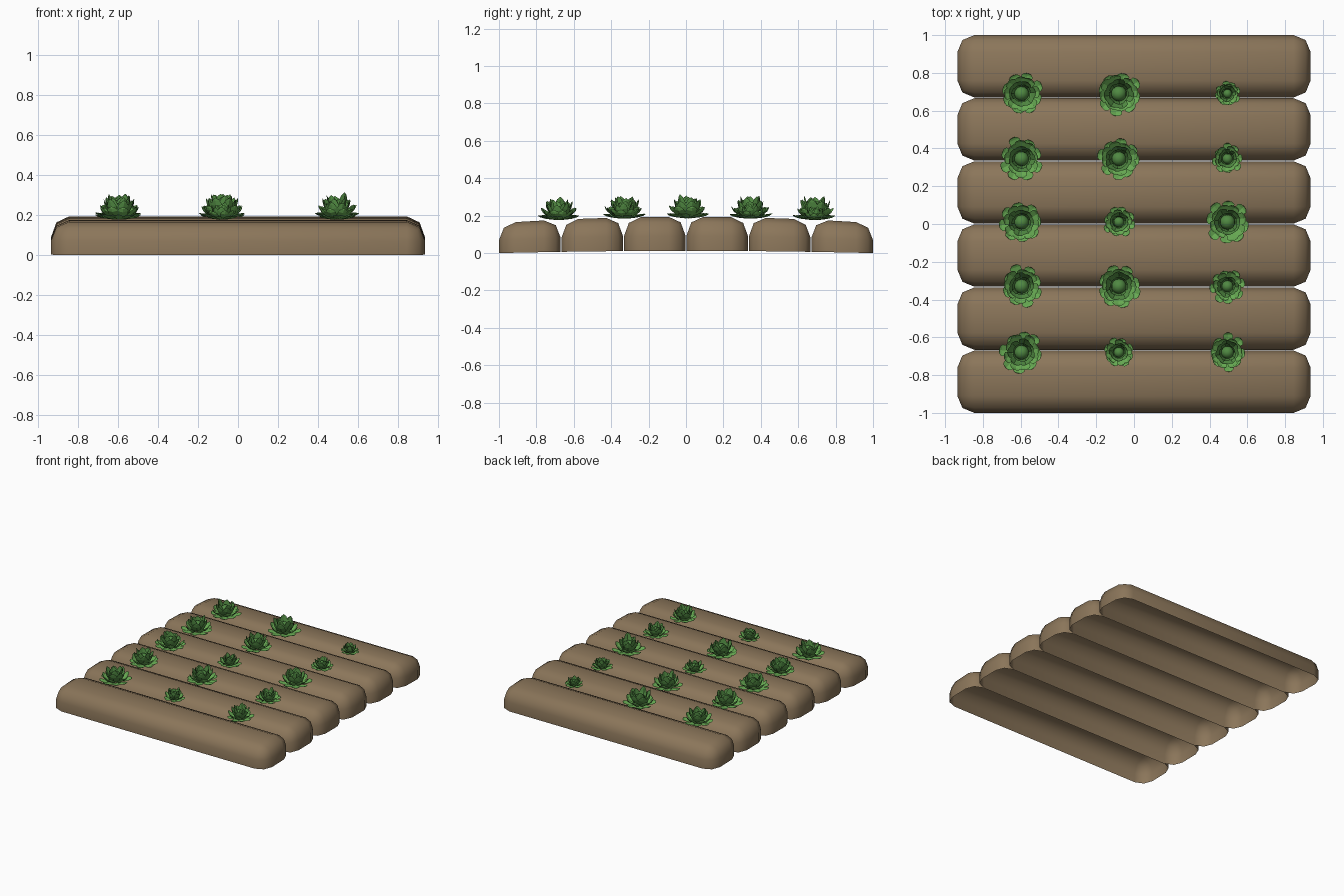
import bpy, bmesh, math, random

if "Cube" in bpy.data.objects:
    bpy.data.objects.remove(bpy.data.objects["Cube"])

random.seed(4)


def material(name, rgb):
    m = bpy.data.materials.new(name)
    m.diffuse_color = (*rgb, 1)
    m.use_nodes = True
    m.node_tree.nodes["Principled BSDF"].inputs["Base Color"].default_value = m.diffuse_color
    return m


SOIL = material("soil brown", (0.258, 0.180, 0.102))
LEAF = material("leaf green", (0.135, 0.40, 0.085))
INNER = material("inner leaf green", (0.09, 0.28, 0.06))
CORE = material("core green", (0.08, 0.25, 0.055))


def make_object(name, bm, mats, smooth):
    mesh = bpy.data.meshes.new(name)
    for f in bm.faces:
        f.smooth = smooth(f) if callable(smooth) else smooth
    bm.to_mesh(mesh)
    bm.free()
    for m in mats:
        mesh.materials.append(m)
    ob = bpy.data.objects.new(name, mesh)
    bpy.context.collection.objects.link(ob)
    return ob


# Soil ridge: bevelled box, open underneath, gently arched across the bed
def ridge(name, yc):
    bm = bmesh.new()
    bmesh.ops.create_cube(bm, size=2)
    for v in bm.verts:
        v.co.x *= 0.935
        v.co.y *= 0.165
        v.co.z *= 0.16
    bmesh.ops.bevel(bm, geom=bm.edges[:], offset=0.09, segments=2,
                    profile=0.5, affect='EDGES')
    bmesh.ops.bisect_plane(bm, geom=bm.verts[:] + bm.edges[:] + bm.faces[:],
                           plane_co=(0, 0, 0), plane_no=(0, 0, 1), clear_inner=True)
    for v in bm.verts:
        v.co.y += yc
        arch = max(0, 1 - v.co.y ** 2)
        v.co.z += arch * (0.012 + 0.022 * v.co.z / 0.16)
    make_object(name, bm, [SOIL], True)


# One cupped, pointed leaf, written in plant units (plant radius = 1)
def leaf(bm, ang, r0, r1, h0, h1, width, mat):
    rows = []
    for t, w in ((0, 0.45), (0.35, 0.9), (0.65, 1.0), (0.87, 0.6), (1, 0)):
        r = r0 + (r1 - r0) * math.sin(t * math.pi / 2) ** 0.9
        h = h0 + (h1 - h0) * t ** 1.3
        cup = 0.07 * w
        row = []
        for s in ((-1, 0, 1) if w else (0,)):
            rr = r - (cup if s else 0) * (h1 - h0)
            hh = h + (cup if s else 0)
            x, y = rr, s * w * width
            row.append(bm.verts.new((x * math.cos(ang) - y * math.sin(ang),
                                     x * math.sin(ang) + y * math.cos(ang), hh)))
        rows.append(row)
    for a, b in zip(rows, rows[1:]):
        for i in range(2):
            quad = (a[i], b[i], b[i + 1], a[i + 1]) if len(b) == 3 else (a[i], b[0], a[i + 1])
            bm.faces.new(quad).material_index = mat


# Rosette plant: rings of leaves that steepen inwards, around a round core
def plant(name, x, y, radius):
    bm = bmesh.new()
    sphere = bmesh.ops.create_uvsphere(bm, u_segments=14, v_segments=8, radius=0.34)
    for v in sphere["verts"]:
        v.co.z += 0.42
    for f in bm.faces:
        f.material_index = 2
    core = set(bm.faces)
    rings = ((8, 0.15, 1.0, 0.0, 0.22, 0.27, 0), (8, 0.15, 0.84, 0.02, 0.55, 0.27, 0),
             (7, 0.18, 0.64, 0.05, 0.86, 0.26, 1), (5, 0.20, 0.46, 0.08, 1.02, 0.25, 1))
    turn = random.uniform(0, math.tau)
    for k, (n, r0, r1, h0, h1, w, mat) in enumerate(rings):
        for i in range(n):
            a = turn + k * 0.4 + math.tau * i / n + random.uniform(-0.12, 0.12)
            f = random.uniform(0.9, 1.08)
            leaf(bm, a, r0, r1 * f, h0, h1 * f, w, mat)
    ob = make_object(name, bm, [LEAF, INNER, CORE], lambda f: f in core)
    ob.location = (x, y, 0.166 + 0.02 * (1 - y * y))
    ob.scale = (radius,) * 3


for i in range(6):
    ridge(f"soil_ridge_{i + 1}", (i - 2.5) * 0.334)

# Plants sit over the furrows: one row per furrow, three columns
columns = (-0.595, -0.08, 0.495)
rows = ((-0.68, (0.113, 0.08, 0.098)), (-0.33, (0.112, 0.116, 0.09)),
        (0.01, (0.113, 0.082, 0.117)), (0.345, (0.113, 0.112, 0.08)),
        (0.69, (0.113, 0.12, 0.068)))
for j, (y, radii) in enumerate(rows):
    for k, (x, rad) in enumerate(zip(columns, radii)):
        plant(f"plant_row{j + 1}_{k + 1}", x, y, rad)
